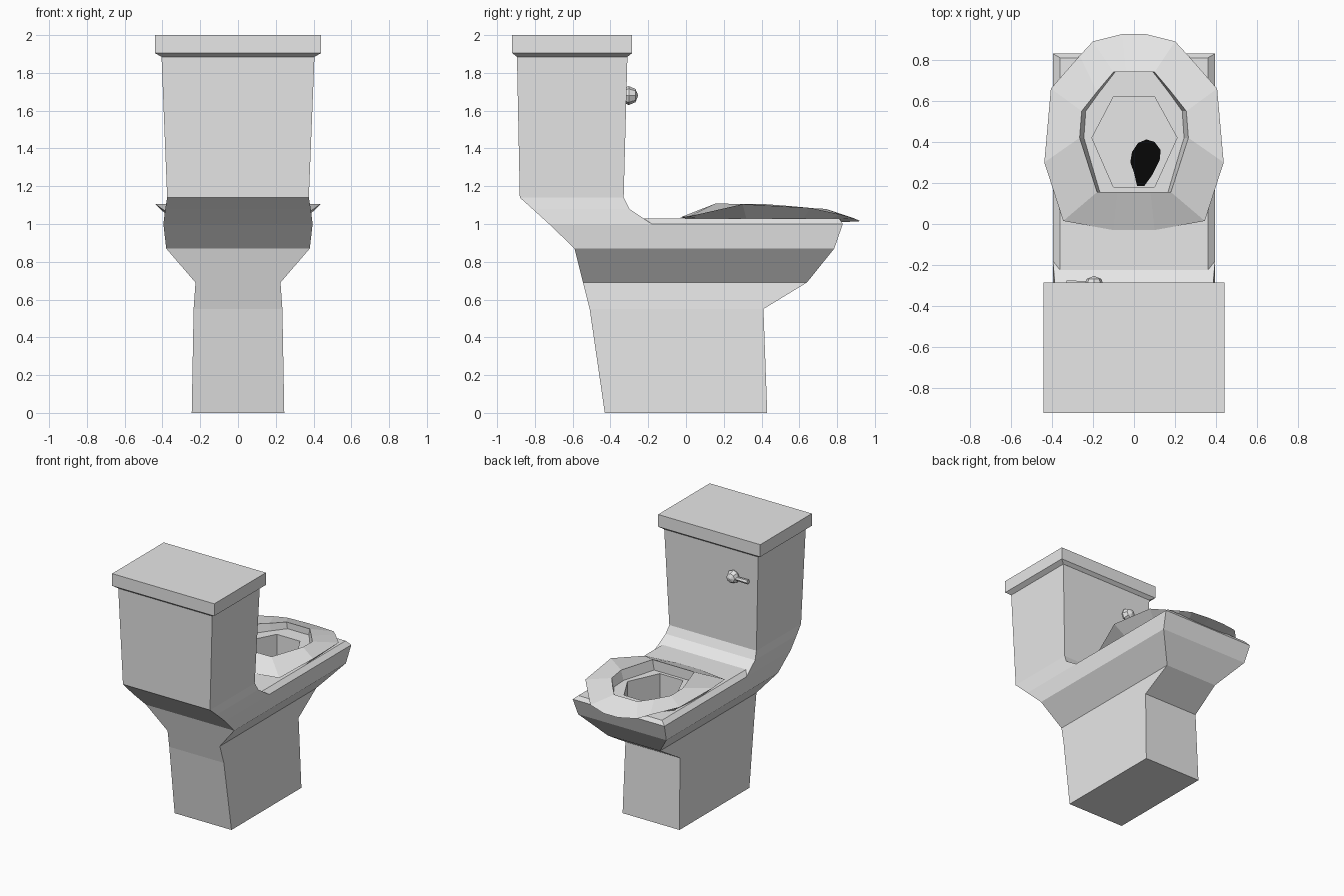
import bpy
import bmesh
from math import pi
from mathutils import Matrix

if "Cube" in bpy.data.objects:
    bpy.data.objects.remove(bpy.data.objects["Cube"], do_unlink=True)


def material(name, value):
    mat = bpy.data.materials.new(name)
    mat.use_nodes = True
    color = (value, value, value, 1)
    mat.diffuse_color = color
    mat.node_tree.nodes["Principled BSDF"].inputs["Base Color"].default_value = color
    return mat


CERAMIC = material("light grey ceramic", 0.8)
BLACK = material("black drain", 0.002)


def finish(name, bm, mat):
    bmesh.ops.recalc_face_normals(bm, faces=bm.faces)
    mesh = bpy.data.meshes.new(name)
    bm.to_mesh(mesh)
    bm.free()
    mesh.materials.append(mat)
    obj = bpy.data.objects.new(name, mesh)
    bpy.context.collection.objects.link(obj)
    return obj


def loft(name, loops, mat=CERAMIC, closed=False):
    """Skin equal-length point loops; cap the ends, or join last to first."""
    bm = bmesh.new()
    rings = [[bm.verts.new(p) for p in loop] for loop in loops]
    n = len(rings[0])
    pairs = list(zip(rings, rings[1:]))
    if closed:
        pairs.append((rings[-1], rings[0]))
    else:
        bm.faces.new(rings[0])
        bm.faces.new(rings[-1])
    for a, b in pairs:
        for i in range(n):
            j = (i + 1) % n
            bm.faces.new((a[i], a[j], b[j], b[i]))
    return finish(name, bm, mat)


def rect(z, back, front, w):
    return [(-w, back, z), (w, back, z), (w, front, z), (-w, front, z)]


def flat(points, z):
    return [(x, y, z) for x, y in points]


def mirrored(half):
    return half + [(-x, y, z) for x, y, z in reversed(half)]


# Pedestal, flared bowl and bevelled rim in one block
bowl = loft("bowl_and_pedestal", [
    rect(0, -0.43, 0.43, 0.245),
    rect(0.55, -0.51, 0.41, 0.235),
    rect(0.69, -0.545, 0.64, 0.225),
    rect(0.87, -0.59, 0.785, 0.38),
    rect(1.0, -0.725, 0.83, 0.395),
    rect(1.03, -0.24, 0.81, 0.36),
])

# Hexagonal basin cut into the bowl
hexagon = [(-0.1, 0.18), (0.1, 0.18), (0.21, 0.42),
           (0.1, 0.62), (-0.1, 0.62), (-0.205, 0.42)]
cutter = loft("basin_cutter", [flat(hexagon, 0.72), flat(hexagon, 1.2)])
cutter.hide_render = True
cut = bowl.modifiers.new("basin", "BOOLEAN")
cut.operation = "DIFFERENCE"
cut.solver = "EXACT"
cut.object = cutter
bpy.context.view_layer.objects.active = bowl
bpy.ops.object.modifier_apply(modifier=cut.name)
bpy.data.objects.remove(cutter, do_unlink=True)

# Dark drain on the basin floor
drain = [(0.015, 0.185), (0.05, 0.185), (0.09, 0.24), (0.125, 0.31), (0.13, 0.36),
         (0.1, 0.4), (0.06, 0.412), (0.02, 0.395), (-0.01, 0.35), (-0.018, 0.3), (0, 0.25)]
loft("drain", [flat(drain, 0.719), flat(drain, 0.726)], BLACK)

# Tank with its curved foot
loft("tank", [
    rect(1.0, -0.725, -0.18, 0.395),
    rect(1.08, -0.813, -0.3, 0.385),
    rect(1.14, -0.88, -0.33, 0.375),
    rect(1.89, -0.895, -0.31, 0.405),
])

# Tank lid with chamfered underside
loft("tank_lid", [
    rect(1.885, -0.895, -0.31, 0.405),
    rect(1.905, -0.92, -0.285, 0.44),
    rect(2.0, -0.92, -0.285, 0.44),
])

# Warped seat ring: outer edge, inner edge, and the two feet beneath
outer = mirrored([(0.1, -0.03, 1.035), (0.345, 0.015, 1.04), (0.437, 0.3, 1.105),
                  (0.405, 0.66, 1.085), (0.265, 0.82, 1.05), (0.2, 0.89, 1.03),
                  (0.06, 0.925, 1.015)])
inner = mirrored([(0.08, 0.155, 1.108), (0.18, 0.155, 1.108), (0.265, 0.42, 1.105),
                  (0.255, 0.55, 1.095), (0.18, 0.645, 1.085), (0.1, 0.74, 1.08),
                  (0.04, 0.74, 1.08)])
inner_foot = [(x * 0.91, y, 1.02) for x, y, z in inner]
outer_foot = [(x * 0.8, 0.42 + (y - 0.42) * 0.82, min(z - 0.005, 1.02)) for x, y, z in outer]
loft("seat", [outer, inner, inner_foot, outer_foot], closed=True)

# Flush handle: faceted knob and a short lever
bm = bmesh.new()
bmesh.ops.create_uvsphere(bm, u_segments=8, v_segments=4, radius=0.05,
                          matrix=Matrix.Translation((-0.195, -0.303, 1.68))
                          @ Matrix.Rotation(pi / 2, 4, "X"))
finish("handle_knob", bm, CERAMIC)

bm = bmesh.new()
bmesh.ops.create_cone(bm, cap_ends=True, segments=6, radius1=0.014, radius2=0.018, depth=0.13,
                      matrix=Matrix.Translation((-0.265, -0.293, 1.677))
                      @ Matrix.Rotation(-pi / 2, 4, "Y"))
finish("handle_lever", bm, CERAMIC)
